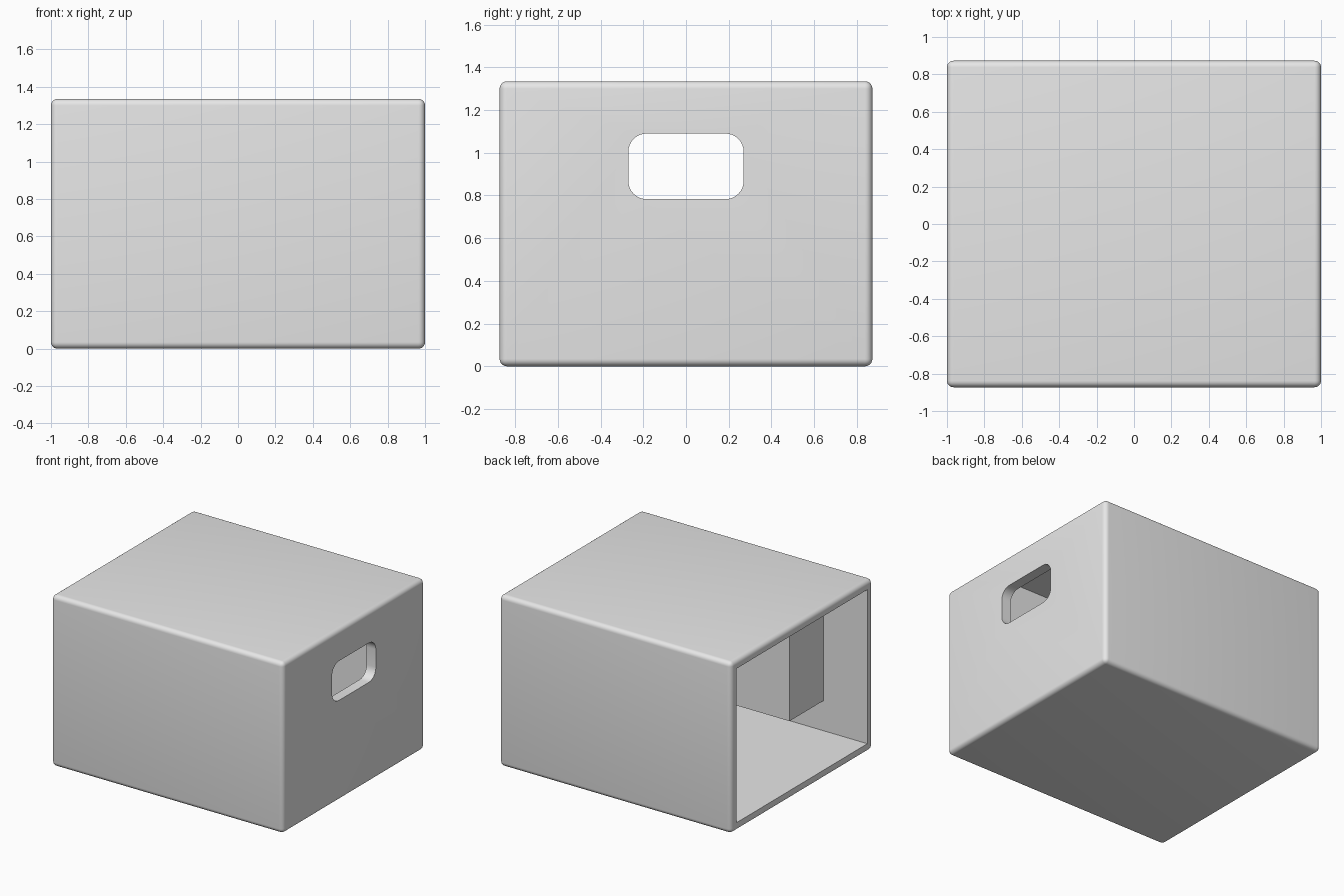
import bpy, bmesh, math

old = bpy.data.objects.get("Cube")
if old:
    bpy.data.objects.remove(old, do_unlink=True)

X, Y, H = 1.0, 0.873, 1.335      # half length, half width, height
WALL = 0.067
ROUND = 0.035

grey = bpy.data.materials.new("light_grey")
grey.use_nodes = True
colour = (0.8, 0.8, 0.8, 1)
grey.diffuse_color = colour
grey.node_tree.nodes["Principled BSDF"].inputs["Base Color"].default_value = colour


def box(name, low, high, bevel=0, segments=6, edge_axis=None):
    """Box between two corners; bevels all edges or those along one axis."""
    bm = bmesh.new()
    bmesh.ops.create_cube(bm, size=1)
    for v in bm.verts:
        v.co = [low[i] + (v.co[i] + 0.5) * (high[i] - low[i]) for i in range(3)]
    if bevel:
        edges = [e for e in bm.edges if edge_axis is None
                 or abs((e.verts[0].co - e.verts[1].co).normalized()[edge_axis]) > 0.9]
        bmesh.ops.bevel(bm, geom=edges, offset=bevel, segments=segments,
                        profile=0.5, affect='EDGES')
    mesh = bpy.data.meshes.new(name)
    bm.to_mesh(mesh)
    bm.free()
    mesh.materials.append(grey)
    obj = bpy.data.objects.new(name, mesh)
    bpy.context.collection.objects.link(obj)
    return obj


def cut(target, cutter):
    mod = target.modifiers.new("cut_" + cutter.name, 'BOOLEAN')
    mod.operation = 'DIFFERENCE'
    mod.solver = 'EXACT'
    mod.object = cutter
    bpy.context.view_layer.objects.active = target
    bpy.ops.object.modifier_apply(modifier=mod.name)
    bpy.data.objects.remove(cutter, do_unlink=True)


# Rounded outer case, hollowed from the open left end
case = box("case", (-X, -Y, 0), (X, Y, H), ROUND)
cut(case, box("cavity", (-X - 0.2, -Y + WALL, WALL), (X - 0.08, Y - WALL, H - WALL)))

# Rounded hand hole through the closed end
cut(case, box("hand_hole", (X - 0.2, -0.27, 0.783), (X + 0.2, 0.27, 1.09),
              0.085, 8, edge_axis=0))

# Blocks hanging inside along both side walls
for name, side in (("front_inner_block", -1), ("back_inner_block", 1)):
    ys = sorted((side * 0.39, side * (Y - WALL)))
    box(name, (-0.62, ys[0], 0.30), (X - 0.08, ys[1], H - WALL))

bpy.ops.object.select_all(action='DESELECT')
case.select_set(True)
bpy.context.view_layer.objects.active = case
bpy.ops.object.shade_smooth_by_angle(angle=math.radians(35))
